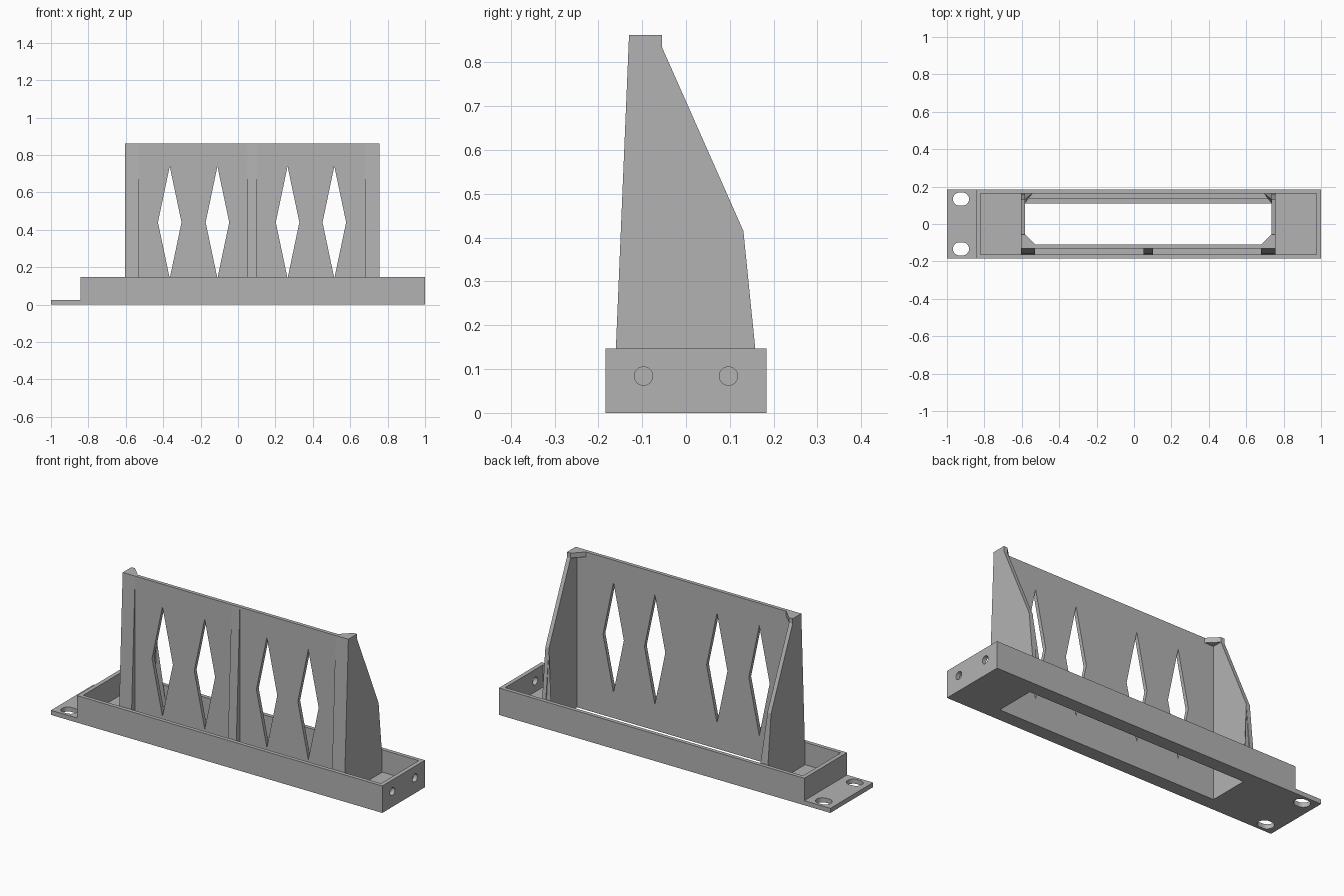
import bpy, bmesh, math
from mathutils import Vector

if "Cube" in bpy.data.objects:
    bpy.data.objects.remove(bpy.data.objects["Cube"])

grey = bpy.data.materials.new("plain_grey")
grey.use_nodes = True
colour = (0.45, 0.45, 0.45, 1)
grey.diffuse_color = colour
grey.node_tree.nodes["Principled BSDF"].inputs["Base Color"].default_value = colour


def finish(name, bm):
    bmesh.ops.recalc_face_normals(bm, faces=bm.faces)
    mesh = bpy.data.meshes.new(name)
    bm.to_mesh(mesh)
    bm.free()
    mesh.materials.append(grey)
    ob = bpy.data.objects.new(name, mesh)
    bpy.context.collection.objects.link(ob)
    return ob


def prism(name, outline, axis, lo, hi):
    """Extrude a 2D outline along x, y or z from lo to hi."""
    def place(p, d):
        return {"x": (d, *p), "y": (p[0], d, p[1]), "z": (*p, d)}[axis]
    bm = bmesh.new()
    face = bm.faces.new([bm.verts.new(place(p, lo)) for p in outline])
    res = bmesh.ops.extrude_face_region(bm, geom=[face])
    verts = [v for v in res["geom"] if isinstance(v, bmesh.types.BMVert)]
    move = Vector(place((0, 0), hi - lo))
    bmesh.ops.translate(bm, verts=verts, vec=move)
    return finish(name, bm)


def box(name, x0, x1, y0, y1, z0, z1):
    return prism(name, [(x0, y0), (x1, y0), (x1, y1), (x0, y1)], "z", z0, z1)


def round_outline(cx, cy, r, stretch=0, n=32):
    pts = []
    for i in range(n):
        a = 2 * math.pi * (i + 0.5) / n
        side = math.copysign(stretch, math.cos(a))
        pts.append((cx + side + r * math.cos(a), cy + r * math.sin(a)))
    return pts


def cut(target, cutters):
    for c in cutters:
        m = target.modifiers.new("cut", "BOOLEAN")
        m.operation, m.solver, m.object = "DIFFERENCE", "EXACT", c
    bpy.context.view_layer.update()
    mesh = bpy.data.meshes.new_from_object(
        target.evaluated_get(bpy.context.evaluated_depsgraph_get()))
    target.modifiers.clear()
    target.data = mesh
    for c in cutters:
        bpy.data.objects.remove(c)


LEFT, RIGHT = -0.605, 0.757     # outer faces of the side plates
T = 0.022                       # plate thickness
TOP = 0.862
FLOOR = 0.025

# Tray with mounting tab, one floor opening and end-wall holes
tray = prism("tray", [(-1, 0), (1, 0), (1, 0.147), (-0.843, 0.147),
                      (-0.843, FLOOR), (-1, FLOOR)], "y", -0.184, 0.184)
cutters = [box("pocket_cutter", -0.82, 0.977, -0.163, 0.163, FLOOR, 0.3),
           box("opening_cutter", LEFT + T, RIGHT - T, -0.11, 0.11, -0.1, 0.1)]
for s in (-1, 1):
    cutters.append(prism("slot_cutter", round_outline(-0.925, s * 0.133, 0.035, 0.008),
                         "z", -0.1, 0.1))
    cutters.append(prism("hole_cutter", round_outline(s * 0.097, 0.084, 0.021),
                         "x", 0.9, 1.1))
cut(tray, cutters)

# Upright front panel with diamond windows
panel = box("front_panel", LEFT + T, RIGHT - T, -0.13, -0.11, 0.001, TOP)
diamonds = []
for x in (-0.365, -0.11, 0.265, 0.515):
    outline = [(x, 0.14), (x + 0.063, 0.44), (x, 0.74), (x - 0.063, 0.44)]
    diamonds.append(prism("diamond_cutter", outline, "y", -0.3, 0.1))
cut(panel, diamonds)

# Low lip behind the opening
box("rear_lip", LEFT + T, RIGHT - T, 0.11, 0.136, 0.001, 0.045)

# Tapered ribs on the front of the panel
rib = [(-0.163, 0.01), (-0.16, 0.147), (-0.13, TOP), (-0.129, TOP), (-0.129, 0.01)]
for name, x0, x1 in (("right_rib", LEFT + T, -0.53), ("middle_rib", 0.052, 0.102),
                     ("left_rib", 0.68, RIGHT - T)):
    prism(name, rib, "x", x0, x1)

# Side plates, each with a top corner gusset and a rear foot gusset
side = [(-0.163, 0.001), (-0.16, 0.147), (-0.13, TOP), (-0.055, TOP),
        (-0.055, 0.835), (0.131, 0.415), (0.158, 0.147), (0.163, 0.001)]
for name, outer, d in (("right", LEFT, 1), ("left", RIGHT, -1)):
    inner = outer + d * T
    prism(name + "_side_plate", side, "x", outer, inner)
    prism(name + "_top_gusset", [(inner, -0.11), (inner + d * 0.055, -0.11),
                                 (inner, -0.055)], "z", 0.835, TOP)
    bm = bmesh.new()
    for p in ((inner, 0.11, FLOOR), (inner, 0.162, FLOOR),
              (inner + d * 0.038, 0.162, FLOOR), (inner, 0.131, 0.41)):
        bm.verts.new(p)
    bmesh.ops.convex_hull(bm, input=bm.verts)
    finish(name + "_foot_gusset", bm)
